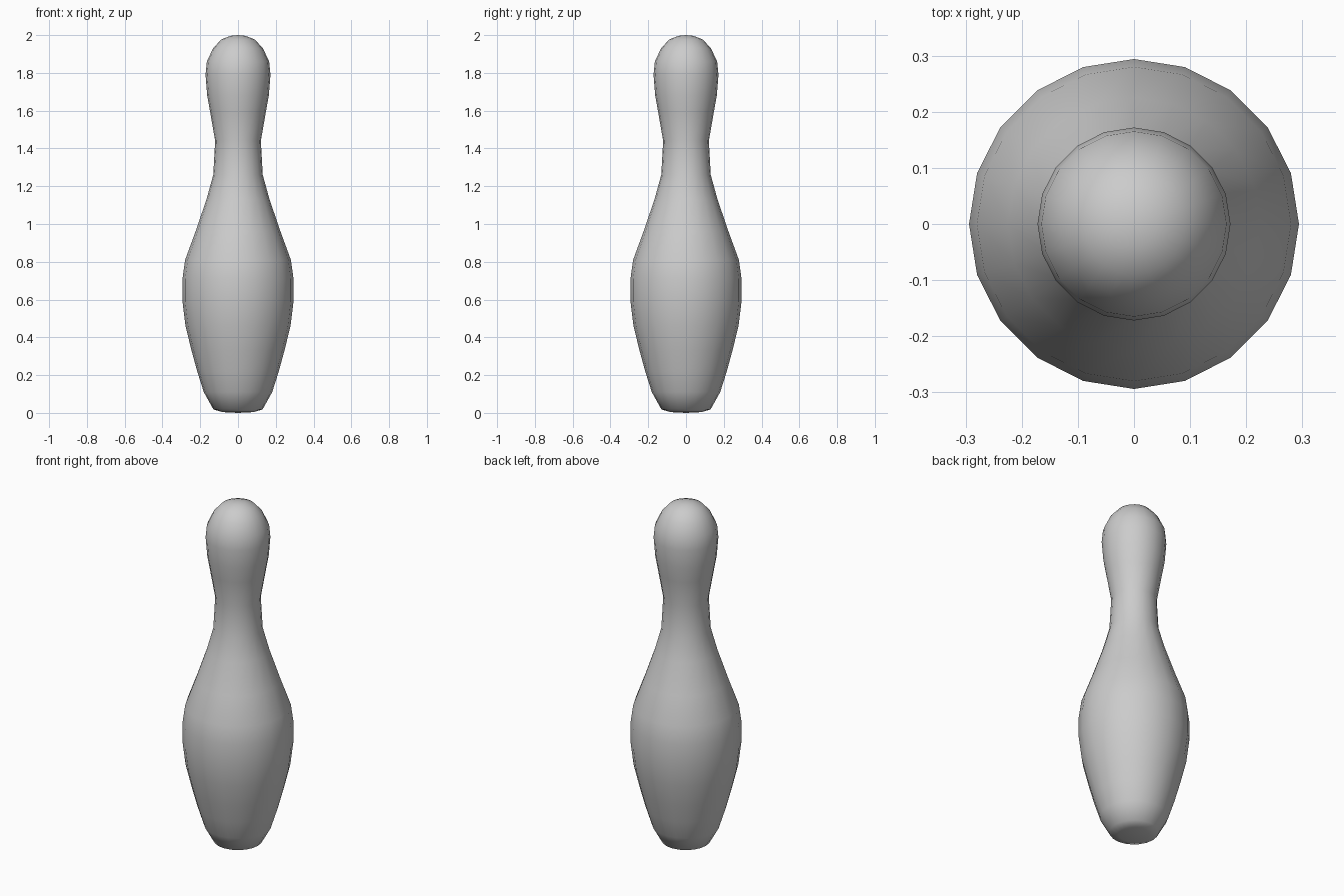
import bpy, bmesh, math

if "Cube" in bpy.data.objects:
    bpy.data.objects.remove(bpy.data.objects["Cube"])

# Half profile of the pin: (radius, height), bottom to top
PROFILE = [(0.08, 0.004), (0.13, 0.018), (0.181, 0.11), (0.216, 0.22), (0.246, 0.33),
           (0.278, 0.46), (0.294, 0.59), (0.294, 0.71), (0.28, 0.81),
           (0.225, 0.96), (0.167, 1.13), (0.131, 1.26), (0.121, 1.44),
           (0.147, 1.59), (0.163, 1.68), (0.172, 1.79), (0.165, 1.86),
           (0.132, 1.93), (0.09, 1.976), (0.04, 1.996)]
SIDES = 20

bm = bmesh.new()
rings = [[bm.verts.new((r * math.cos(2 * math.pi * i / SIDES),
                        r * math.sin(2 * math.pi * i / SIDES), z))
          for i in range(SIDES)] for r, z in PROFILE]
bottom = bm.verts.new((0, 0, 0))
top = bm.verts.new((0, 0, 2))

# Turned side walls and end caps
for i in range(SIDES):
    j = (i + 1) % SIDES
    for a, b in zip(rings, rings[1:]):
        bm.faces.new((a[i], a[j], b[j], b[i]))
    bm.faces.new((bottom, rings[0][j], rings[0][i]))
    bm.faces.new((top, rings[-1][i], rings[-1][j]))
for f in bm.faces:
    f.smooth = True

mesh = bpy.data.meshes.new("pin_body")
bm.to_mesh(mesh)
bm.free()
bpy.context.collection.objects.link(bpy.data.objects.new("pin_body", mesh))
